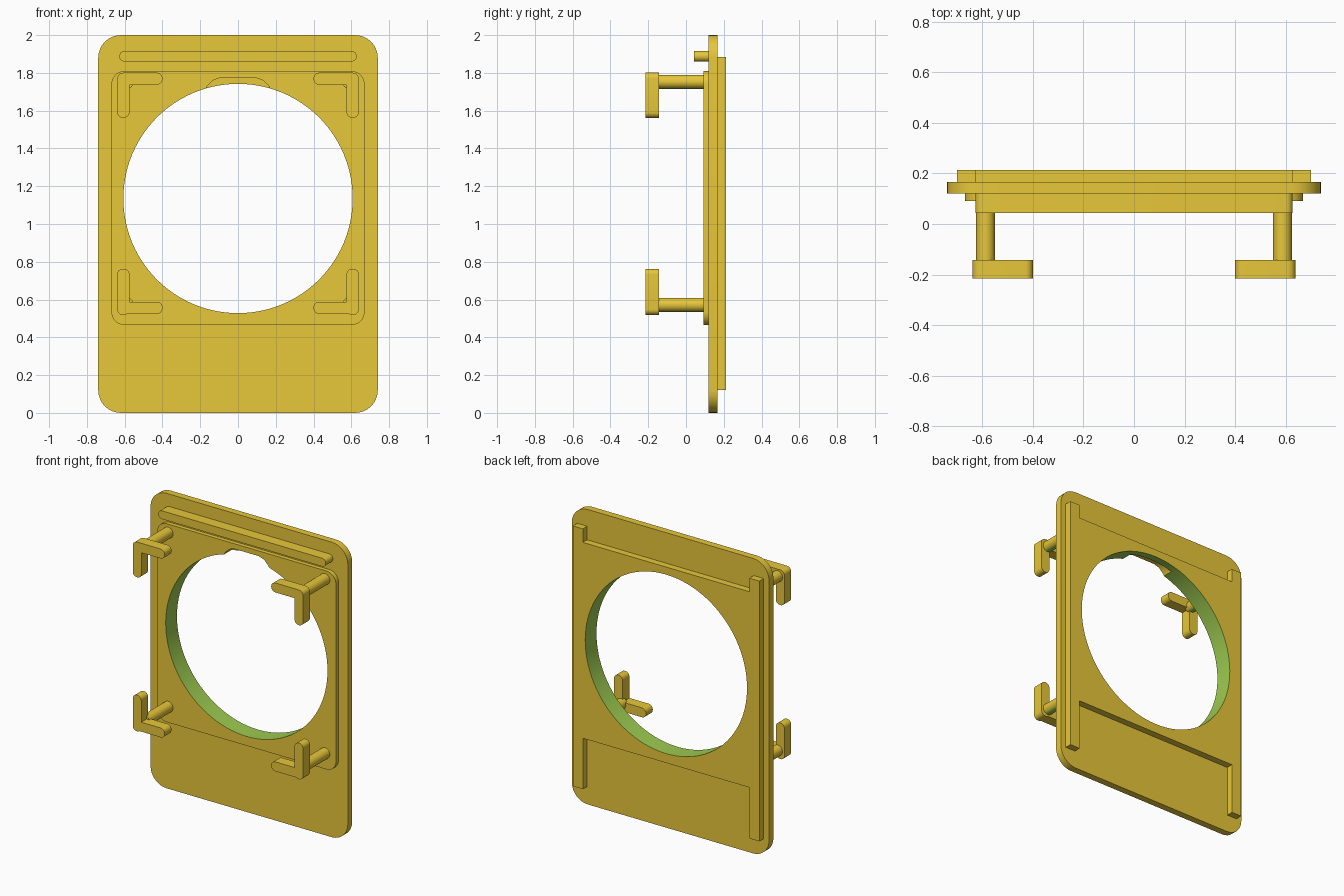
import bpy, bmesh, math

if "Cube" in bpy.data.objects:
    bpy.data.objects.remove(bpy.data.objects["Cube"])

def material(name, rgb):
    m = bpy.data.materials.new(name)
    m.diffuse_color = (*rgb, 1)
    m.use_nodes = True
    m.node_tree.nodes["Principled BSDF"].inputs["Base Color"].default_value = m.diffuse_color
    return m

YELLOW = material("yellow plastic", (0.80, 0.57, 0.042))
GREEN = material("green cut surface", (0.337, 0.597, 0.082))
HOLE_Z, HOLE_R = 1.135, 0.607

def rounded(x0, x1, z0, z1, r, n=8):
    """Rounded rectangle outline in the x-z plane."""
    pts = []
    for i, (cx, cz) in enumerate([(x1 - r, z1 - r), (x0 + r, z1 - r), (x0 + r, z0 + r), (x1 - r, z0 + r)]):
        for k in range(n + 1):
            a = math.pi / 2 * (i + k / n)
            pts.append((cx + r * math.cos(a), cz + r * math.sin(a)))
    return pts

def circle(cx, cz, r, n):
    return [(cx + r * math.cos(2 * math.pi * k / n), cz + r * math.sin(2 * math.pi * k / n)) for k in range(n)]

def extrude(name, pts, y0, y1):
    """Solid made from an x-z outline, running from y0 to y1."""
    bm = bmesh.new()
    face = bm.faces.new([bm.verts.new((x, y0, z)) for x, z in pts])
    new = bmesh.ops.extrude_face_region(bm, geom=[face])["geom"]
    bmesh.ops.translate(bm, vec=(0, y1 - y0, 0), verts=[v for v in new if isinstance(v, bmesh.types.BMVert)])
    bmesh.ops.remove_doubles(bm, verts=bm.verts, dist=1e-5)
    bmesh.ops.recalc_face_normals(bm, faces=bm.faces)
    me = bpy.data.meshes.new(name)
    bm.to_mesh(me)
    bm.free()
    ob = bpy.data.objects.new(name, me)
    bpy.context.collection.objects.link(ob)
    me.materials.append(YELLOW)
    me.materials.append(GREEN)
    return ob

def combine(ob, other, operation):
    mod = ob.modifiers.new("bool", "BOOLEAN")
    mod.operation, mod.object, mod.solver = operation, other, "EXACT"
    bpy.context.view_layer.objects.active = ob
    bpy.ops.object.modifier_apply(modifier=mod.name)
    bpy.data.objects.remove(other)

def smooth(ob):
    bpy.ops.object.select_all(action="DESELECT")
    ob.select_set(True)
    bpy.context.view_layer.objects.active = ob
    bpy.ops.object.shade_smooth_by_angle(angle=math.radians(30))

# Base plate with front pad, top rail and H-shaped back layer
plate = extrude("frame_plate", rounded(-0.74, 0.74, 0, 2, 0.12), 0.12, 0.167)
combine(plate, extrude("front_pad", rounded(-0.67, 0.67, 0.465, 1.81, 0.07), 0.092, 0.14), "UNION")
combine(plate, extrude("top_rail", rounded(-0.628, 0.628, 1.86, 1.916, 0.0275), 0.043, 0.14), "UNION")
half = [(0.70, 0.12), (0.70, 1.885), (0.625, 1.885), (0.625, 1.793)]
half_low = [(0.625, 0.465), (0.625, 0.12)]
back = (half + [(-x, z) for x, z in reversed(half)]
        + [(-x, z) for x, z in reversed(half_low)] + half_low)
combine(plate, extrude("back_layer", back, 0.15, 0.213), "UNION")

# Round opening and the shallow notch above it
combine(plate, extrude("hole", circle(0, HOLE_Z, HOLE_R, 96), -0.1, 0.4), "DIFFERENCE")
side = [(0.175, 1.6), (0.175, 1.70), (0.163, 1.73), (0.13, 1.762), (0.09, 1.775)]
combine(plate, extrude("notch", side + [(-x, z) for x, z in reversed(side)], 0.0, 0.165), "DIFFERENCE")

# Green wall of the opening
for p in plate.data.polygons:
    r = math.hypot(p.center.x, p.center.z - HOLE_Z)
    inward = p.normal.x * p.center.x + p.normal.z * (p.center.z - HOLE_Z)
    on_wall = abs(p.normal.y) < 0.1 and r < HOLE_R + 0.002 and inward < 0
    p.material_index = 1 if on_wall else 0
smooth(plate)

# Four corner clips: rod plus an L-shaped hook
for sx, side_name in ((-1, "left"), (1, "right")):
    for top, level in ((True, "upper"), (False, "lower")):
        rod_z = 1.753 if top else 0.572
        rod = extrude(f"{level}_{side_name}_clip_rod", circle(sx * 0.588, rod_z, 0.037, 24), -0.16, 0.1)
        for p in rod.data.polygons:
            p.material_index = 1 if p.normal.z < -0.8 else 0
        smooth(rod)
        upright = (1.562, 1.80) if top else (0.518, 0.763)
        arm = (1.737, 1.801) if top else (0.524, 0.588)
        xs = sorted((sx * 0.575, sx * 0.639))
        hook = extrude(f"{level}_{side_name}_clip_hook", rounded(*xs, *upright, 0.03), -0.215, -0.142)
        xs = sorted((sx * 0.40, sx * 0.637))
        combine(hook, extrude("arm", rounded(*xs, *arm, 0.03), -0.2151, -0.1419), "UNION")
        smooth(hook)
